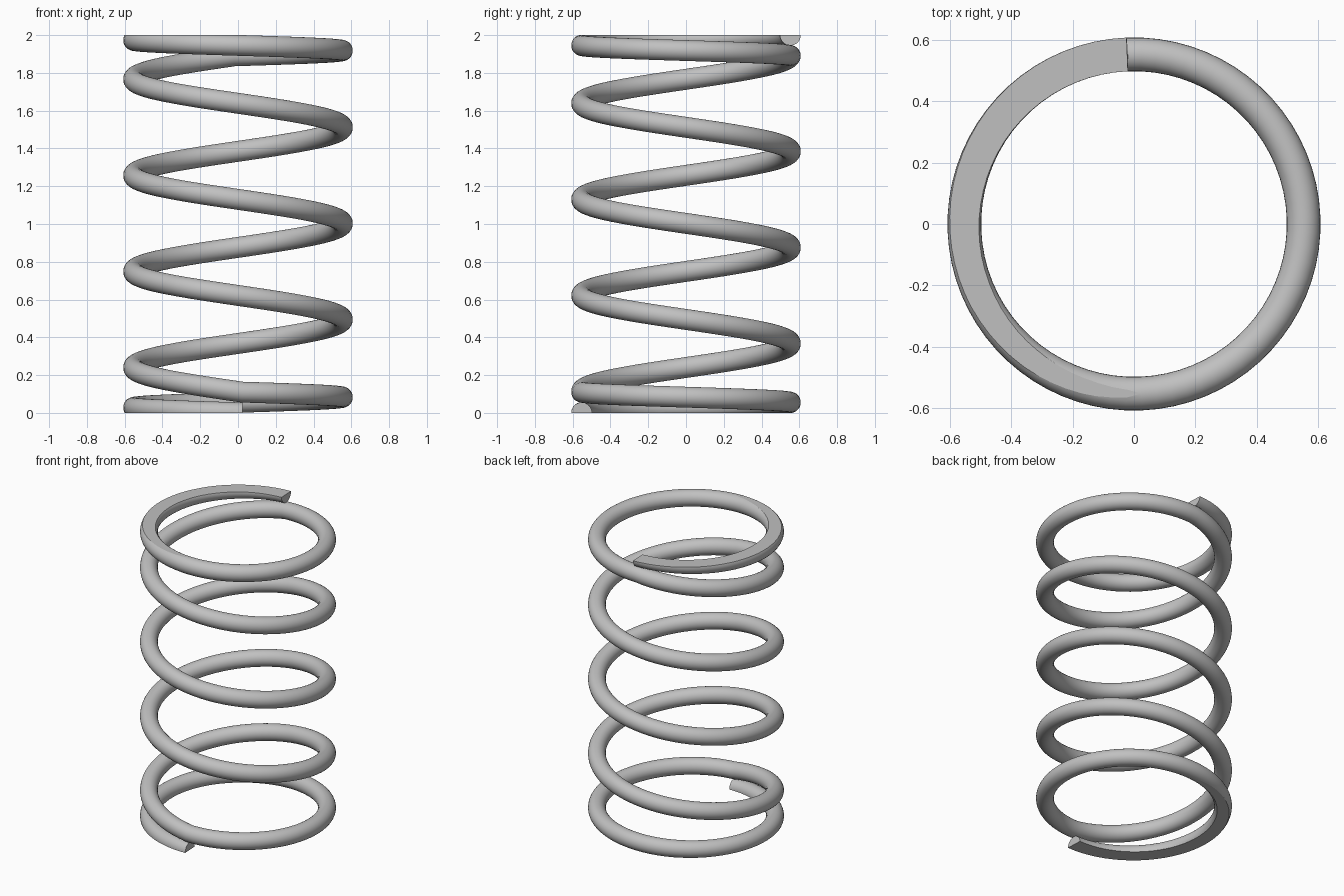
import bpy, bmesh, math
from mathutils import Vector

if "Cube" in bpy.data.objects:
    bpy.data.objects.remove(bpy.data.objects["Cube"], do_unlink=True)

COIL_R, WIRE_R = 0.553, 0.055
TURNS, HEIGHT = 5.5, 2.0
END_PITCH = 2 * WIRE_R                                  # closed end coils touch
MID_PITCH = (HEIGHT - 2 * END_PITCH) / (TURNS - 2)      # open active coils
START = -math.pi / 2 + 0.04
STEPS, SIDES = 72, 28                                   # rings per turn, wire sides


def centre(t):
    """Point on the wire's centre line after t turns, clockwise from the front."""
    a = START - math.tau * t
    z = (END_PITCH * (min(t, 1) + max(t - TURNS + 1, 0))
         + MID_PITCH * min(max(t - 1, 0), TURNS - 2))
    return Vector((COIL_R * math.cos(a), COIL_R * math.sin(a), z))


def wire_ring(bm, t):
    """Circle of vertices square to the wire."""
    c = centre(t)
    tangent = (centre(t + 0.005) - centre(t - 0.005)).normalized()
    out = Vector((c.x, c.y, 0)).normalized()
    up = tangent.cross(out).normalized()
    return [bm.verts.new(c + WIRE_R * (math.cos(b) * out + math.sin(b) * up))
            for b in (math.tau * k / SIDES for k in range(SIDES))]


# Sweep the round wire along the spring
bm = bmesh.new()
count = round(TURNS * STEPS)
rings = [wire_ring(bm, TURNS * i / count) for i in range(count + 1)]
for r0, r1 in zip(rings, rings[1:]):
    for k in range(SIDES):
        n = (k + 1) % SIDES
        bm.faces.new((r0[k], r0[n], r1[n], r1[k])).smooth = True
flats = [bm.faces.new(rings[0]), bm.faces.new(rings[-1])]

# Grind both ends flat
for z, side in ((0, -1), (HEIGHT, 1)):
    cut = bmesh.ops.bisect_plane(
        bm, geom=bm.verts[:] + bm.edges[:] + bm.faces[:], dist=1e-6,
        plane_co=(0, 0, z), plane_no=(0, 0, side), clear_outer=True)
    rim = [e for e in cut["geom_cut"]
           if isinstance(e, bmesh.types.BMEdge) and e.is_boundary]
    ground = bmesh.ops.edgenet_fill(bm, edges=rim)["faces"]
    bmesh.ops.triangulate(bm, faces=ground)
bmesh.ops.recalc_face_normals(bm, faces=bm.faces[:])

# Crisp rims around the cut faces
for f in bm.faces:
    level = all(abs(v.co.z) < 1e-4 or abs(v.co.z - HEIGHT) < 1e-4 for v in f.verts)
    if level or len(f.verts) > 6:
        f.smooth = False
        for e in f.edges:
            e.smooth = False

mesh = bpy.data.meshes.new("coil_spring")
bm.to_mesh(mesh)
bm.free()
spring = bpy.data.objects.new("coil_spring", mesh)
bpy.context.collection.objects.link(spring)

# Grey steel
steel = bpy.data.materials.new("grey_steel")
steel.use_nodes = True
colour = (0.53, 0.53, 0.53, 1)
steel.diffuse_color = colour
steel.node_tree.nodes["Principled BSDF"].inputs["Base Color"].default_value = colour
mesh.materials.append(steel)
